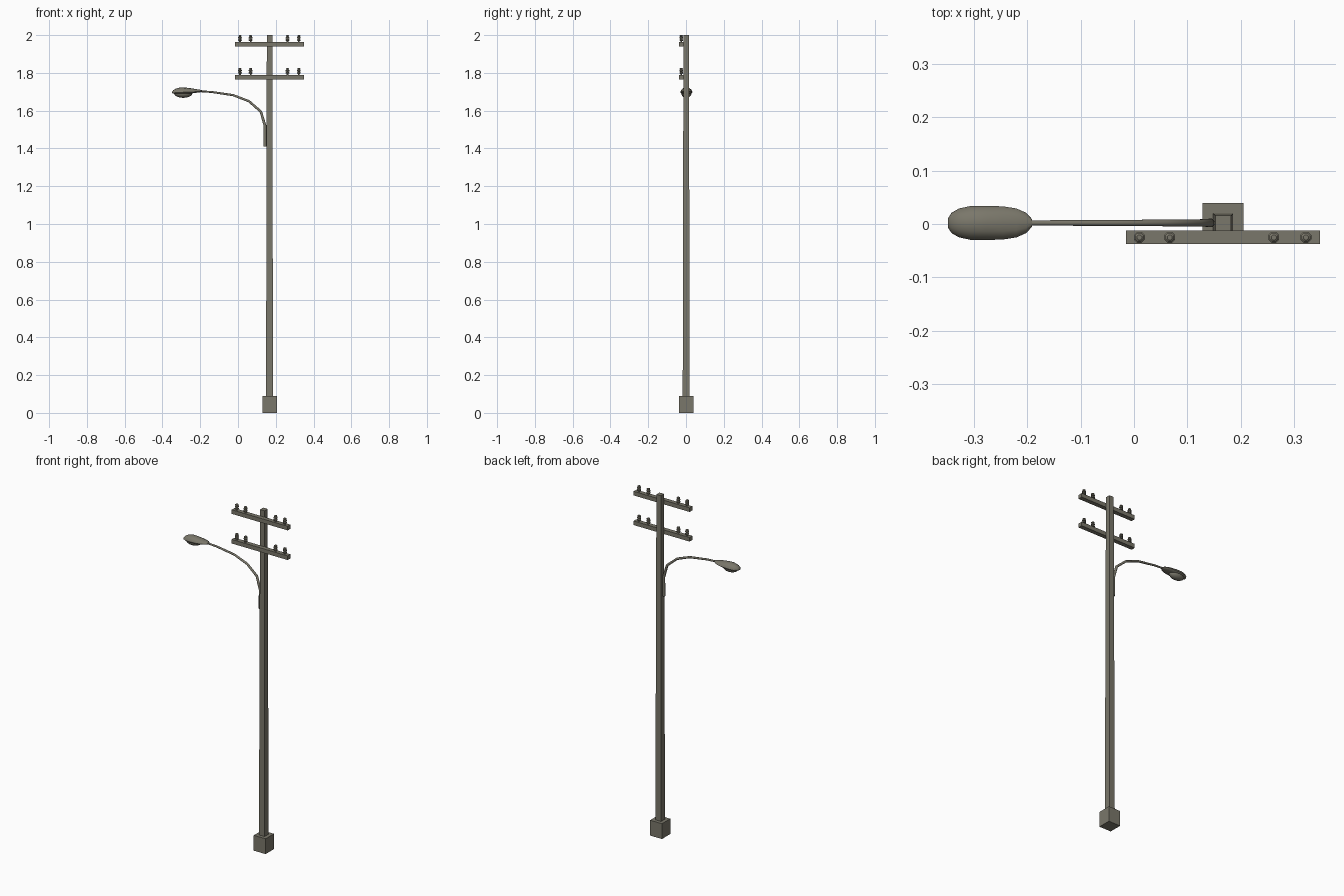
import bpy, bmesh, math
from mathutils import Vector

if "Cube" in bpy.data.objects:
    bpy.data.objects.remove(bpy.data.objects["Cube"])

CX, CY = 0.167, 0.001   # pole axis


def material(name, rgb):
    m = bpy.data.materials.new(name)
    m.diffuse_color = (*rgb, 1)
    m.use_nodes = True
    m.node_tree.nodes["Principled BSDF"].inputs["Base Color"].default_value = m.diffuse_color
    return m


GREY = material("weathered grey", (0.195, 0.185, 0.145))


def finish(name, bm, mat, smooth=None):
    bmesh.ops.recalc_face_normals(bm, faces=bm.faces)
    me = bpy.data.meshes.new(name)
    bm.to_mesh(me)
    bm.free()
    me.materials.append(mat)
    ob = bpy.data.objects.new(name, me)
    bpy.context.collection.objects.link(ob)
    if smooth:
        bpy.ops.object.select_all(action='DESELECT')
        ob.select_set(True)
        bpy.context.view_layer.objects.active = ob
        bpy.ops.object.shade_smooth_by_angle(angle=math.radians(smooth))
    return ob


def loft(name, rings, mat, smooth=None):
    """Skin a list of equal-length point rings and cap both ends."""
    bm = bmesh.new()
    vs = [[bm.verts.new(p) for p in r] for r in rings]
    n = len(vs[0])
    for a, b in zip(vs, vs[1:]):
        for i in range(n):
            j = (i + 1) % n
            bm.faces.new((a[i], a[j], b[j], b[i]))
    bm.faces.new(vs[0])
    bm.faces.new(vs[-1])
    return finish(name, bm, mat, smooth)


def square(h, z):
    return [(CX + sx * h, CY + sy * h, z)
            for sx, sy in ((-1, -1), (1, -1), (1, 1), (-1, 1))]


def disc(x, y, z, r, n=8):
    return [(x + r * math.cos(2 * math.pi * (i + .5) / n),
             y + r * math.sin(2 * math.pi * (i + .5) / n), z) for i in range(n)]


# Footing block and tapered square pole
loft("footing", [square(0.0385, 0), square(0.0385, 0.09)], GREY)
loft("pole", [square(0.0185, 0.085), square(0.0145, 2.0)], GREY)

# Two crossarms, each with four ribbed insulators
INSULATOR = [(0.005, -0.002), (0.005, 0.006), (0.011, 0.008), (0.011, 0.013),
             (0.006, 0.016), (0.006, 0.018), (0.011, 0.020), (0.011, 0.025),
             (0.006, 0.028), (0.009, 0.030), (0.009, 0.034), (0.005, 0.037)]
for tag, z in (("lower", 1.765), ("upper", 1.939)):
    top = z + 0.024
    loft(tag + "_crossarm",
         [[(x, -0.0375, z), (x, -0.012, z), (x, -0.012, top), (x, -0.0375, top)]
          for x in (-0.015, 0.349)], GREY)
    for k, x in enumerate((0.010, 0.067, 0.262, 0.322)):
        loft(f"{tag}_insulator_{k + 1}",
             [disc(x, -0.025, top + h, r) for r, h in INSULATOR], GREY)

# Curved lamp arm: tapering tube swept in the xz plane
path = [(0.143, 1.41), (0.143, 1.52), (0.121, 1.595), (0.058, 1.65),
        (-0.025, 1.682), (-0.14, 1.699), (-0.205, 1.703)]
rings = []
for i, (x, z) in enumerate(path):
    a, b = path[max(i - 1, 0)], path[min(i + 1, len(path) - 1)]
    t = Vector((b[0] - a[0], 0, b[1] - a[1])).normalized()
    nrm = Vector((t.z, 0, -t.x))
    r = 0.0085 - 0.0035 * i / (len(path) - 1)
    rings.append([Vector((x, 0.002, z)) + r * (math.cos(q) * nrm + math.sin(q) * Vector((0, 1, 0)))
                  for q in (2 * math.pi * (k + .5) / 8 for k in range(8))])
loft("lamp_arm", rings, GREY, 50)

# Lamp housing: sections along x (x, half width, top z, rim z, bottom z)
sections = [(-0.349, 0.008, 1.701, 1.696, 1.693), (-0.342, 0.019, 1.709, 1.696, 1.690),
            (-0.328, 0.027, 1.717, 1.696, 1.688), (-0.305, 0.032, 1.723, 1.697, 1.687),
            (-0.275, 0.032, 1.722, 1.698, 1.688), (-0.245, 0.031, 1.718, 1.699, 1.691),
            (-0.220, 0.027, 1.714, 1.701, 1.695), (-0.202, 0.019, 1.711, 1.702, 1.697),
            (-0.191, 0.007, 1.708, 1.703, 1.699)]
rings = []
for x, w, top, rim, bot in sections:
    ring = []
    for k in range(12):
        q = 2 * math.pi * k / 12
        s = math.sin(q)
        ring.append((x, 0.002 + w * math.cos(q),
                     rim + s * ((top - rim) if s > 0 else (rim - bot))))
    rings.append(ring)
loft("lamp_housing", rings, GREY, 50)

# Bulging lens under the housing
rings = []
for k in range(6):
    q = math.pi / 2 * k / 5.4
    rings.append([(-0.290 + 0.048 * math.cos(q) * math.cos(u),
                   0.002 + 0.027 * math.cos(q) * math.sin(u),
                   1.692 - 0.024 * math.sin(q))
                  for u in (2 * math.pi * i / 12 for i in range(12))])
loft("lamp_lens", rings, GREY, 50)
